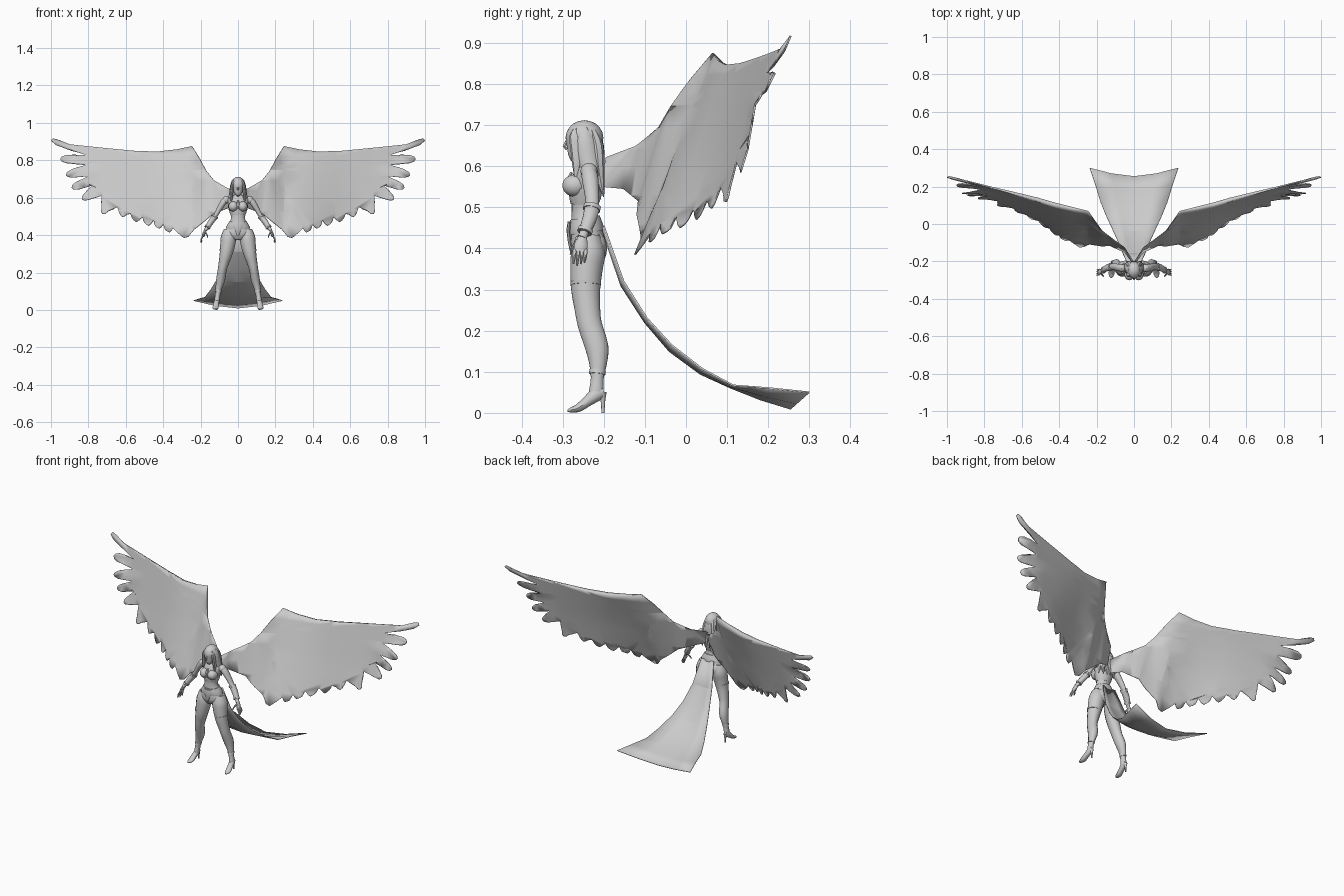
import bpy, bmesh, math
from mathutils import Vector

skin = bpy.data.materials.new("stone grey")
skin.diffuse_color = (0.6, 0.6, 0.6, 1)


def finish(name, bm, mirror=False, angle=40, thick=0, weight=None):
    bmesh.ops.recalc_face_normals(bm, faces=bm.faces)
    me = bpy.data.meshes.new(name)
    bm.to_mesh(me)
    bm.free()
    me.materials.append(skin)
    me.shade_smooth()
    me.set_sharp_from_angle(angle=math.radians(angle))
    ob = bpy.data.objects.new(name, me)
    bpy.context.collection.objects.link(ob)
    if thick:
        m = ob.modifiers.new("thickness", 'SOLIDIFY')
        m.thickness, m.offset = thick, 0
        if weight:
            group = ob.vertex_groups.new(name="thickness")
            for v in me.vertices:
                group.add([v.index], weight(v.co), 'REPLACE')
            m.vertex_group = "thickness"
    if mirror:
        ob.modifiers.new("mirror", 'MIRROR')
    return ob


def spline(rows, steps):
    """Catmull-Rom through rows of numbers."""
    rows = [Vector(r) for r in rows]
    out = []
    for i in range(len(rows) - 1):
        a, b, c, d = rows[max(i - 1, 0)], rows[i], rows[i + 1], rows[min(i + 2, len(rows) - 1)]
        for k in range(steps):
            t = k / steps
            out.append(b + (c - a) * (t / 2) + (a * 2 - b * 5 + c * 4 - d) * (t * t / 2)
                       + (b * 3 - a - c * 3 + d) * (t ** 3 / 2))
    return out + [rows[-1]]


def add_tube(bm, rows, sides=12, steps=3):
    """Loft ellipses; each row is x, y, z, radius across, radius deep."""
    rows = spline(rows, steps)
    pts = [Vector(r[:3]) for r in rows]
    rings = []
    for i, r in enumerate(rows):
        t = (pts[min(i + 1, len(pts) - 1)] - pts[max(i - 1, 0)]).normalized()
        side = (Vector((1, 0, 0)) - t * t.x).normalized()
        fwd = t.cross(side)
        rings.append([bm.verts.new(pts[i] + side * (max(r[3], .001) * math.cos(a))
                                   + fwd * (max(r[4], .001) * math.sin(a)))
                      for a in (2 * math.pi * k / sides for k in range(sides))])
    for p, q in zip(rings, rings[1:]):
        for k in range(sides):
            bm.faces.new((p[k], p[(k + 1) % sides], q[(k + 1) % sides], q[k]))
    bm.faces.new(rings[0])
    bm.faces.new(rings[-1])


def tubes(name, paths, sides=12, steps=3, mirror=False):
    bm = bmesh.new()
    for p in paths:
        add_tube(bm, p, sides, steps)
    return finish(name, bm, mirror)


def ball(name, centre, size, mirror=False, seg=16):
    bm = bmesh.new()
    bmesh.ops.create_uvsphere(bm, u_segments=seg, v_segments=seg // 2 + 2, radius=1)
    for v in bm.verts:
        v.co = Vector([c + a * s for c, a, s in zip(centre, v.co, size)])
    return finish(name, bm, mirror)


def lerp(x, table):
    for (x0, y0), (x1, y1) in zip(table, table[1:]):
        if x <= x1:
            return y0 + (y1 - y0) * (x - x0) / (x1 - x0)
    return table[-1][1]


# Wings: leading edge, then rounded feathers between notches
top = [(.005, .622), (.045, .646), (.08, .665), (.13, .695), (.17, .745), (.205, .81), (.245, .875), (.33, .855),
       (.43, .843), (.55, .848), (.76, .87), (.90, .885), (.96, .907), (.99, .917), (1, .905), (.97, .88), (.89, .853)]
notches = [(.81, .828), (.81, .775), (.80, .715), (.78, .665), (.73, .61), (.645, .55),
           (.575, .515), (.51, .495), (.45, .48), (.40, .46), (.345, .435)]
tips = [(.95, .808), (.92, .722), (.89, .652), (.835, .592), (.725, .513),
        (.62, .497), (.545, .47), (.48, .45), (.42, .435), (.365, .415)]
outline = [Vector(p) for p in top]
for a, t, b in zip(notches, tips, notches[1:]):
    a, t, b = Vector(a), Vector(t), Vector(b)
    d = (t - (a + b) / 2).normalized()
    n = Vector((-d.y, d.x))
    w = min(.021, (a - b).length * .39)
    root = t - d * min(.03, (t - (a + b) / 2).length * .5)
    outline += [a, a.lerp(root + n * w, .55), root + n * w, t - d * .008 + n * w * .6, t,
                t - d * .008 - n * w * .6, root - n * w, b.lerp(root - n * w, .55)]
outline += [Vector(p) for p in [(.345, .435), (.32, .41), (.29, .385), (.265, .392), (.235, .43),
                                (.19, .465), (.13, .515), (.05, .545), (.01, .55)]]
bm = bmesh.new()
bm.faces.new([bm.verts.new((p.x, 0, p.y)) for p in outline])
bm.normal_update()
bmesh.ops.triangulate(bm, faces=bm.faces[:], ngon_method='EAR_CLIP')
for axis, values in (((1, 0, 0), [.05, .1, .17, .245, .34, .43, .52, .62, .72, .8, .86]),
                     ((0, 0, 1), [.46, .53, .6, .64, .69, .75, .785, .82])):
    for v in values:
        bmesh.ops.bisect_plane(bm, geom=bm.verts[:] + bm.edges[:] + bm.faces[:], dist=1e-4,
                               plane_co=Vector(axis) * v, plane_no=axis)
for v in bm.verts:
    x, z = v.co.x, v.co.z
    y = (lerp(x, [(0, -.13), (.05, -.06), (.17, .005), (.25, .073), (.5, .138), (1, .253)])
         + (z - .88) * lerp(x, [(0, .28), (.13, .27), (.28, .42), (.4, .41), (.52, .31), (.65, .26), (1, .22)]))
    # trailing feathers curl forward
    v.co.y = min(y, lerp(z, [(.3, .02), (.465, .083), (.545, .12), (.64, .15), (.75, .168),
                             (.785, .195), (.82, .213), (.92, .256)]))
bm.normal_update()
bmesh.ops.triangulate(bm, faces=bm.faces[:])


def wing_weight(co):
    edge = lerp(co.x, top[:14])
    near = max(0, 1 - (edge - co.z) / .2)
    return .2 + .8 * min(1, near) * lerp(co.x, [(.2, 0), (.245, .1), (.38, 1), (.5, 1), (.76, .2), (1, 0)])


finish("wings", bm, True, 60, .022, wing_weight)

# Trailing cape: spine y, spine z, edge y, edge z, half width
cape = [(-.205, .45, -.2, .455, .04), (-.158, .31, -.152, .32, .062), (-.10, .22, -.095, .23, .085),
        (-.04, .15, -.035, .165, .112), (.035, .095, .04, .107, .147), (.107, .062, .115, .067, .178),
        (.18, .033, .205, .06, .205), (.255, .01, .30, .05, .237)]
bm = bmesh.new()
grid = []
for y, z, ye, ze, w in cape:
    grid.append([bm.verts.new((w * u, y + (ye - y) * abs(u) ** 1.6, z + (ze - z) * abs(u) ** 1.6))
                 for u in (-1, -.5, 0, .5, 1)])
for p, q in zip(grid, grid[1:]):
    for k in range(4):
        bm.faces.new((p[k], p[k + 1], q[k + 1], q[k]))
finish("cape", bm, False, 12, .004)

# Body
tubes("torso", [[(0, -.238, .375, .03, .03), (0, -.238, .40, .068, .042), (0, -.24, .43, .066, .042),
                 (0, -.246, .465, .047, .034), (0, -.248, .495, .037, .03), (0, -.244, .53, .044, .035),
                 (0, -.242, .56, .052, .038), (0, -.24, .59, .058, .03), (0, -.24, .605, .044, .022),
                 (0, -.242, .615, .018, .018), (0, -.246, .645, .016, .017)]], 16)
ball("breasts", (.025, -.27, .553), (.026, .031, .027), True)
ball("shoulders", (.064, -.236, .588), (.02, .021, .02), True, 12)
ball("buttocks", (.033, -.218, .40), (.034, .026, .04), True)
tubes("legs", [[(.045, -.238, .43, .03, .03), (.05, -.238, .39, .041, .042), (.055, -.242, .35, .04, .04),
                (.064, -.244, .30, .034, .036), (.075, -.24, .255, .028, .032), (.084, -.234, .215, .024, .03),
                (.093, -.217, .16, .024, .029), (.102, -.214, .12, .018, .022),
                (.108, -.216, .085, .014, .016), (.112, -.218, .055, .014, .018),
                (.114, -.222, .04, .013, .016)]], 14, mirror=True)
tubes("shoes", [[(.113, -.2, .052, .009, .012), (.114, -.218, .045, .014, .017), (.117, -.24, .028, .015, .013),
                 (.12, -.262, .012, .016, .01), (.122, -.28, .007, .011, .006), (.123, -.288, .005, .003, .003)],
                [(.113, -.203, .05, .01, .01), (.113, -.202, .025, .005, .005), (.113, -.202, .0, .004, .004)]],
      12, mirror=True)
tubes("arms", [[(.058, -.238, .598, .014, .015), (.078, -.234, .575, .017, .02), (.1, -.23, .54, .014, .018),
                (.12, -.228, .505, .012, .016), (.145, -.235, .472, .014, .016), (.165, -.247, .44, .01, .011),
                (.175, -.253, .425, .009, .012)]], 12, mirror=True)
fingers = [[(.172, -.251, .43, .007, .01), (.182, -.255, .41, .008, .016), (.186, -.258, .392, .007, .016)],
           [(.178, -.262, .42, .005, .005), (.166, -.276, .402, .004, .004), (.162, -.281, .385, .002, .002)]]
for i in range(4):
    y = -.271 + .009 * i
    fingers.append([(.186, y, .397, .004, .005), (.196, y - .001, .38, .004, .004),
                    (.2 - .003 * i, y - .003, .358 + .004 * abs(i - 1), .002, .002)])
tubes("hands", fingers, 8, 2, True)

# Armour and garments
tubes("bracers", [[(.126, -.229, .496, .016, .019), (.145, -.235, .471, .016, .018), (.166, -.247, .438, .013, .015)],
                  [(.121, -.228, .503, .018, .022), (.127, -.23, .494, .018, .022)],
                  [(.16, -.244, .447, .016, .019), (.165, -.247, .439, .016, .019)]], 10, 1, True)
tubes("belt", [[(0, -.246, .475, .046, .037), (0, -.244, .462, .053, .04), (0, -.242, .445, .063, .044),
                (0, -.241, .438, .064, .043)]], 18, 1)
tubes("belt_pendant", [[(0, -.283, .465, .022, .005), (0, -.285, .445, .026, .006), (0, -.282, .42, .014, .006),
                        (0, -.279, .395, .003, .004)]], 8, 1)
tubes("stocking_bands", [[(.0625, -.244, .318, .0375, .038), (.064, -.244, .31, .036, .0375)]], 14, 1, True)
tubes("ankle_straps", [[(.105, -.215, .104, .017, .02), (.107, -.216, .094, .017, .02)]], 12, 1, True)
tubes("bodice", [[(0, -.248, .505, .039, .033), (0, -.246, .525, .046, .039), (0, -.244, .545, .051, .041)]], 16, 1)
tubes("chest_gem", [[(0, -.278, .585, .004, .004), (0, -.288, .565, .01, .005), (0, -.285, .535, .003, .004)]], 6, 1)

# Head and hair
tubes("head", [[(0, -.272, .61, .008, .008), (0, -.268, .622, .019, .02), (0, -.262, .642, .026, .029),
                (0, -.258, .665, .029, .035), (0, -.253, .69, .026, .031), (0, -.25, .703, .012, .014)]], 14)
tubes("nose", [[(0, -.288, .665, .003, .004), (0, -.296, .648, .005, .005), (0, -.29, .641, .003, .003)]], 6, 1)
ball("hair_cap", (0, -.247, .669), (.037, .046, .043))
# side locks, shoulder locks and back locks
locks = [[(.018, -.268, .69, .008, .006), (.029, -.272, .672, .008, .012), (.033, -.268, .64, .008, .013),
          (.035, -.266, .605, .008, .011), (.038, -.27, .565, .001, .001)],
         [(.022, -.25, .692, .01, .012), (.032, -.246, .665, .01, .022), (.037, -.24, .62, .011, .024),
          (.043, -.23, .58, .011, .018), (.05, -.222, .535, .001, .001)],
         [(.016, -.228, .685, .014, .012), (.023, -.218, .65, .016, .017), (.028, -.213, .6, .017, .015),
          (.033, -.208, .565, .011, .01), (.036, -.2, .525, .001, .001)],
         [(.005, -.226, .685, .016, .012), (.008, -.214, .65, .018, .014), (.009, -.21, .6, .017, .012),
          (.01, -.207, .565, .01, .008), (.01, -.2, .53, .001, .001)]]
tubes("hair_locks", locks, 8, 3, True)
